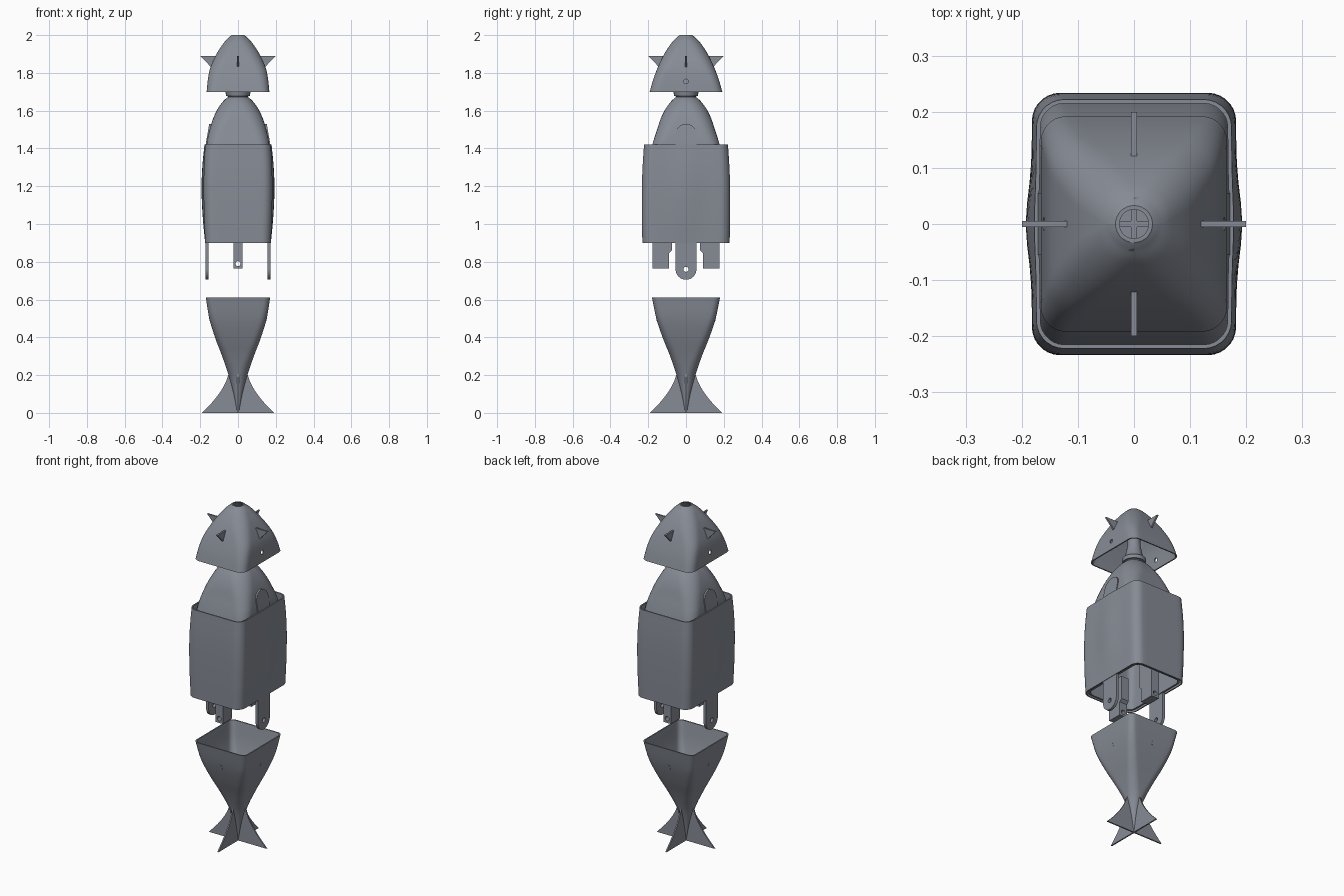
import bpy, bmesh
from math import sin, cos, pi, sqrt, exp
from mathutils import Vector

if "Cube" in bpy.data.objects:
    bpy.data.objects.remove(bpy.data.objects["Cube"])

grey = bpy.data.materials.new("dark_grey")
grey.diffuse_color = (.24, .26, .30, 1)
grey.use_nodes = True
grey.node_tree.nodes["Principled BSDF"].inputs["Base Color"].default_value = grey.diffuse_color


def make(name, verts, faces, angle=0.6):
    me = bpy.data.meshes.new(name)
    me.from_pydata(verts, [], faces)
    me.materials.append(grey)
    bm = bmesh.new()
    bm.from_mesh(me)
    bmesh.ops.recalc_face_normals(bm, faces=bm.faces)
    bm.to_mesh(me)
    bm.free()
    ob = bpy.data.objects.new(name, me)
    bpy.context.collection.objects.link(ob)
    bpy.ops.object.select_all(action='DESELECT')
    ob.select_set(True)
    bpy.context.view_layer.objects.active = ob
    bpy.ops.object.shade_smooth_by_angle(angle=angle)
    return ob


def loft(name, rings, closed=False, angle=0.6):
    n, k = len(rings[0]), len(rings)
    verts = [p for ring in rings for p in ring]
    faces = [(i * n + j, i * n + (j + 1) % n, (i + 1) % k * n + (j + 1) % n, (i + 1) % k * n + j)
             for i in range(k if closed else k - 1) for j in range(n)]
    if not closed:
        faces += [tuple(range(n)), tuple(range((k - 1) * n, k * n))]
    return make(name, verts, faces, angle)


def smooth(rows, steps=5):
    """Catmull-Rom through profile rows."""
    out = []
    rows = [Vector(r) for r in rows]
    for i in range(len(rows) - 1):
        b, c = rows[i], rows[i + 1]
        a = rows[i - 1] if i else b * 2 - c
        d = rows[i + 2] if i + 2 < len(rows) else c * 2 - b
        for s in range(steps):
            t = s / steps
            out.append(0.5 * (2 * b + (c - a) * t + (2 * a - 5 * b + 4 * c - d) * t * t
                              + (3 * b - a - 3 * c + d) * t ** 3))
    return out + [rows[-1]]


def ring(z, hx, hy, r, bulge=0.0, n=7, m=10):
    """Rounded rectangle; bulge pushes the middle of the x sides outward."""
    r = max(min(r, hx, hy), 0.001)
    corner = []
    for q, (sx, sy) in enumerate(((1, 1), (-1, 1), (-1, -1), (1, -1))):
        corner.append([Vector((sx * (hx - r) + r * cos(q * pi / 2 + i * pi / 2 / n),
                               sy * (hy - r) + r * sin(q * pi / 2 + i * pi / 2 / n), z))
                       for i in range(n + 1)])
    pts = []
    for q in range(4):
        pts += corner[q]
        a, b = corner[q][-1], corner[(q + 1) % 4][0]
        pts += [a.lerp(b, i / m) for i in range(1, m)]
    for p in pts:
        p.x += (1 if p.x > 0 else -1) * bulge * exp(-(p.y / 0.075) ** 2) if abs(p.x) > hx * 0.9 else 0
    return pts


def shell(name, rows, t, bulge=lambda z: 0.0):
    rows = smooth(rows)
    outer = [ring(*r, bulge(r[0])) for r in rows]
    inner = [ring(z, hx - t, hy - t, r - t, bulge(z)) for z, hx, hy, r in reversed(rows)]
    return loft(name, outer + inner, closed=True)


def plate(name, outline, axis, sign, t=0.005):
    """Thin plate with outline (radius, z), standing along x or y."""
    def place(u, z, w):
        return (sign * u, w, z) if axis == 'x' else (w, sign * u, z)
    n = len(outline)
    verts = [place(u, z, w) for w in (-t, t) for u, z in outline]
    faces = [tuple(range(n)), tuple(range(n, 2 * n))]
    faces += [(i, (i + 1) % n, n + (i + 1) % n, n + i) for i in range(n)]
    return make(name, verts, faces, 0.4)


def drill(obs, radius, z, axis):
    bpy.ops.mesh.primitive_cylinder_add(radius=radius, depth=1, vertices=24, location=(0, 0, z),
                                        rotation=(0, pi / 2, 0) if axis == 'x' else (pi / 2, 0, 0))
    cut = bpy.context.object
    cut.name = "hole_cutter"
    cut.data.materials.append(grey)
    cut.hide_render = True
    cut.hide_set(True)
    for ob in obs:
        mod = ob.modifiers.new("hole", 'BOOLEAN')
        mod.operation = 'DIFFERENCE'
        mod.object = cut


SIDES = [('x', 1), ('x', -1), ('y', 1), ('y', -1)]

# Head: hollow dome with a round opening on top
head = shell("head", [(1.70, .166, .192, .045), (1.76, .160, .175, .05), (1.82, .149, .153, .058),
                      (1.88, .124, .126, .065), (1.93, .096, .097, .065), (1.97, .066, .067, .055),
                      (1.99, .046, .046, .046), (2.0, .033, .033, .033)], .007)
drill([head], .012, 1.755, 'x')
for a, s in SIDES:
    plate("head_fin", [(.20, 1.89), (.118, 1.89), (.142, 1.828), (.15, 1.838)], a, s)
    plate("head_rib", [(0, 1.95), (.078, 1.95), (.108, 1.90), (0, 1.90)], a, s)

# Neck: flared stem between body and head
loft("neck", [ring(z, r, r, r) for z, r in ((1.64, .05), (1.676, .053), (1.677, .062), (1.698, .066),
                                            (1.70, .06), (1.72, .048), (1.78, .036), (1.90, .032))],
     angle=0.5)

# Inner body: rounded nose, widening to line the sleeve, hollow below
shell("body", [(.905, .160, .219, .045), (1.03, .168, .222, .045), (1.18, .171, .220, .045),
               (1.30, .171, .206, .05), (1.42, .166, .178, .06),
               (1.50, .150, .153, .07), (1.56, .131, .133, .08), (1.61, .107, .108, .08),
               (1.65, .078, .078, .07), (1.672, .052, .052, .052), (1.68, .03, .03, .03)], .01)

# Outer sleeve, bulging over the side straps
shell("sleeve", [(.90, .174, .231, .05), (1.03, .179, .2335, .05), (1.18, .182, .2335, .05),
                 (1.30, .180, .230, .05), (1.42, .174, .222, .05)], .007,
      bulge=lambda z: .011 * sin(pi * max(0, min(1, (z - .9) / .58))))

# Side straps with rounded ends and a pin hole
def strap_x(z):
    return .171 + .010 * sin(pi * max(0, min(1, (z - .9) / .55))) - .17 * max(0, z - 1.42)

for s in (1, -1):
    rows = []
    zs = [.705 + .055 * (1 - cos(i * pi / 20)) for i in range(11)]
    zs += [.76 + (1.475 - .76) * i / 20 for i in range(1, 20)]
    zs += [1.475 + .055 * sin(i * pi / 20) for i in range(11)]
    for z in zs:
        d = max(.76 - z, z - 1.475, 0)
        w = max(sqrt(max(.055 ** 2 - d * d, 0)), .002)
        x = strap_x(z)
        rows.append([(s * x, -w, z), (s * x, w, z), (s * (x - .016), w, z), (s * (x - .016), -w, z)])
    strap = loft("side_strap", rows, angle=0.5)
    drill([strap], .013, .76, 'x')

# Front and back mounting blocks
for s in (1, -1):
    block = plate("mounting_block", [(.09, .765), (.178, .765), (.178, 1.0), (.075, 1.0),
                                     (.075, .86), (.09, .845)], 'y', s, .025)
    drill([block], .013, .79, 'y')

# Tail: hollow square cup narrowing to a waist
tail = smooth([(.0, .005, .005, .005), (.10, .023, .023, .023), (.20, .050, .050, .047),
               (.30, .084, .084, .045), (.40, .122, .124, .042), (.50, .152, .157, .036),
               (.61, .170, .180, .032)])
cup = [ring(*r) for r in tail]
cup += [ring(z, hx - .007, hy - .007, r - .006) for z, hx, hy, r in reversed(tail) if z > .23]
loft("tail", cup)

# Tail fins: curved blades on all four sides
edge = smooth([(.19, 0), (.142, .05), (.102, .10), (.071, .15), (.052, .20), (.048, .235)], 4)
for a, s in SIDES:
    plate("tail_fin", [(0, 0)] + [tuple(p) for p in edge] + [(0, .25)], a, s, .004)
    wall = .153 if a == 'x' else .158
    plate("tail_tab", [(wall - .010, .48), (wall - .005, .48), (wall + .001, .505), (wall - .006, .505)],
          a, s, .003)
